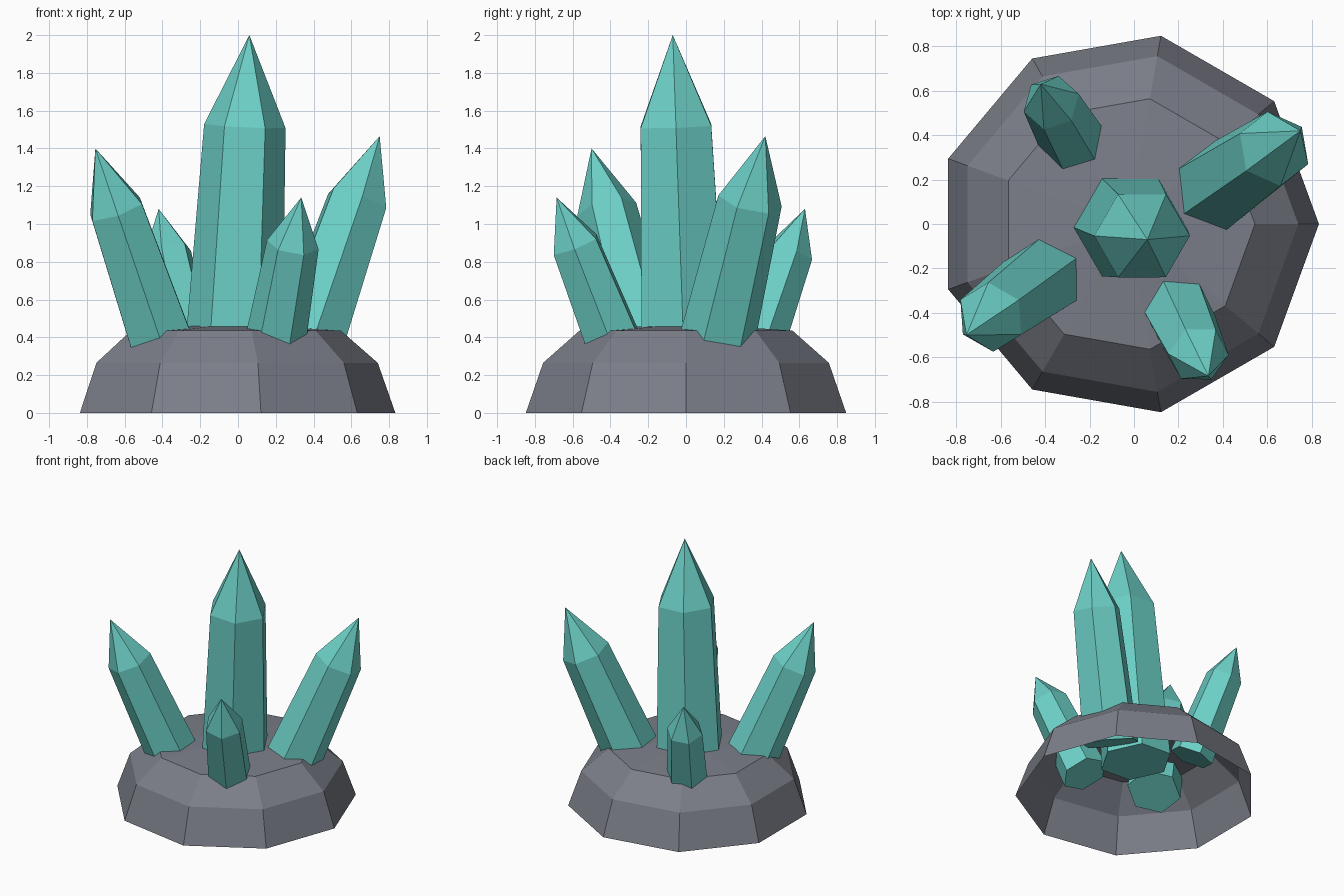
import bpy
import bmesh
from math import cos, sin, radians
from mathutils import Vector

cube = bpy.data.objects.get("Cube")
if cube:
    bpy.data.objects.remove(cube, do_unlink=True)


def make_material(name, color):
    mat = bpy.data.materials.new(name)
    mat.use_nodes = True
    mat.diffuse_color = color
    mat.node_tree.nodes["Principled BSDF"].inputs["Base Color"].default_value = color
    return mat


teal = make_material("teal crystal", (0.15, 0.63, 0.57, 1))
grey = make_material("grey rock", (0.2, 0.21, 0.25, 1))


def stacked_rings(name, sides, rings, apex, mat, turn=None, spin=0, floor=False):
    """Faceted solid: rings of (centre, radius) closed by a fan to the apex."""
    bm = bmesh.new()
    loops = []
    for centre, radius in rings:
        loop = []
        for i in range(sides):
            a = radians(spin + 360 * i / sides)
            offset = Vector((cos(a), sin(a), 0)) * radius
            if turn:
                offset = turn @ offset
            loop.append(bm.verts.new(Vector(centre) + offset))
        loops.append(loop)
    tip = bm.verts.new(apex)
    for i in range(sides):
        j = (i + 1) % sides
        for low, high in zip(loops, loops[1:]):
            bm.faces.new((low[i], low[j], high[j], high[i]))
        bm.faces.new((loops[-1][i], loops[-1][j], tip))
    if floor:
        bm.faces.new(loops[0][::-1])
    mesh = bpy.data.meshes.new(name)
    bm.to_mesh(mesh)
    bm.free()
    mesh.materials.append(mat)
    obj = bpy.data.objects.new(name, mesh)
    bpy.context.collection.objects.link(obj)
    return obj


def crystal(name, foot, tip, radius, spin):
    """Leaning six-sided shaft that narrows to a shoulder, then to a point."""
    foot, tip = Vector(foot), Vector(tip)
    turn = Vector((0, 0, 1)).rotation_difference(tip - foot)
    shoulder = foot.lerp(tip, 0.72)
    stacked_rings(name, 6, [(foot, radius), (shoulder, radius * 0.83)], tip,
                  teal, turn, spin, floor=True)


# Hollow rock mound, open underneath
cx = -0.028
profile = [(0, 0.861), (0.265, 0.768), (0.435, 0.573)]
stacked_rings("rock_base", 9, [((cx, 0, z), r) for z, r in profile],
              (cx, 0, 0.475), grey)

# Crystal cluster
crystal("centre_crystal", (-0.025, -0.01, 0.28), (0.06, -0.07, 2.0), 0.26, 0)
crystal("front_right_crystal", (-0.363, -0.213, 0.25), (-0.755, -0.5, 1.4), 0.193, 32)
crystal("back_left_crystal", (0.325, 0.13, 0.24), (0.75, 0.42, 1.465), 0.208, 38)
crystal("front_left_crystal", (0.175, -0.335, 0.25), (0.335, -0.685, 1.14), 0.167, -3)
crystal("back_right_crystal", (-0.252, 0.332, 0.25), (-0.42, 0.63, 1.08), 0.157, 17)
